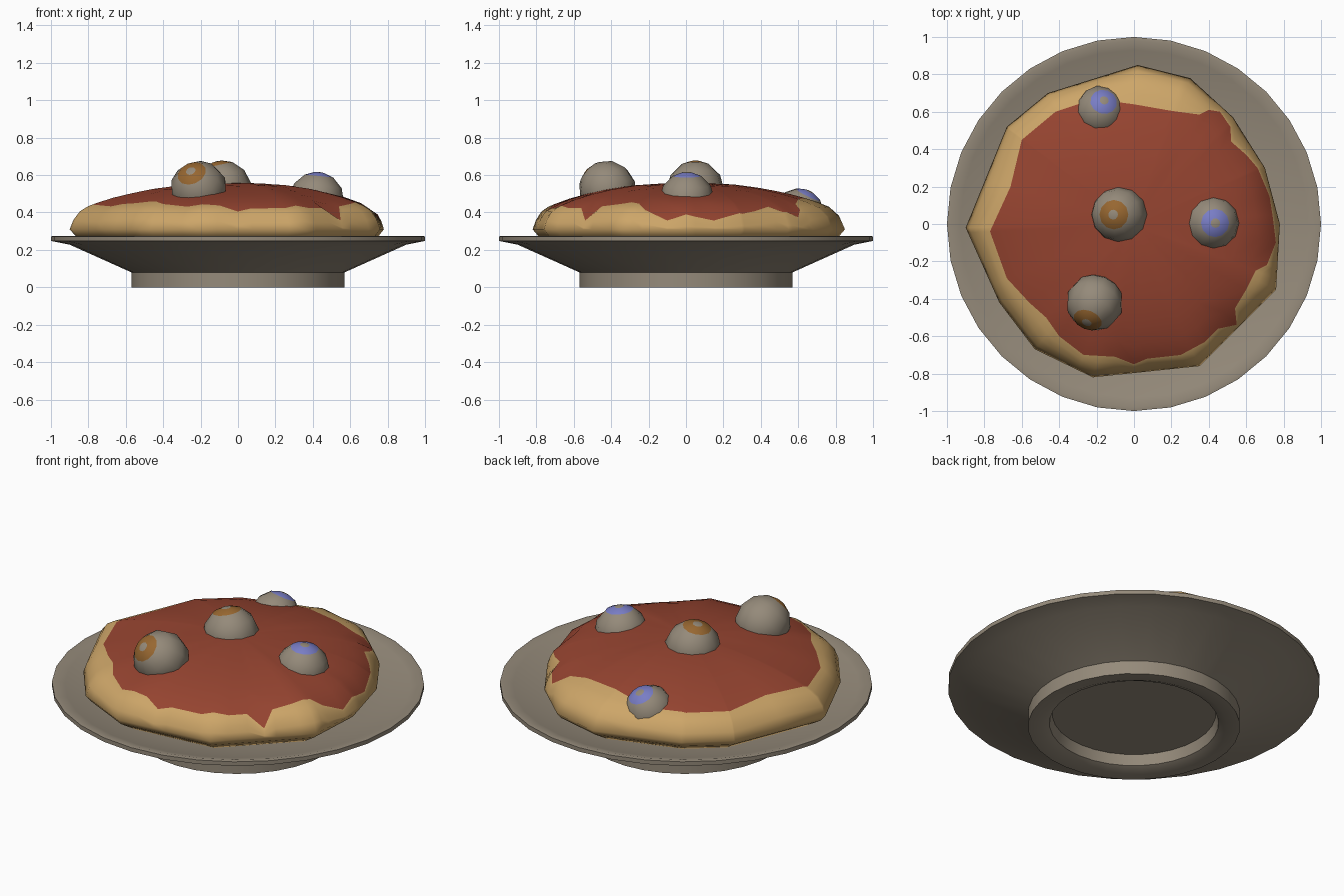
import bpy, bmesh, math
from mathutils import Vector, Matrix

if "Cube" in bpy.data.objects:
    bpy.data.objects.remove(bpy.data.objects["Cube"])


def mat(name, col):
    m = bpy.data.materials.new(name)
    m.diffuse_color = (*col, 1)
    m.use_nodes = True
    m.node_tree.nodes["Principled BSDF"].inputs["Base Color"].default_value = m.diffuse_color
    return m


STONE = mat("warm grey", (0.30, 0.255, 0.195))
DOUGH = mat("golden crust", (0.61, 0.38, 0.14))
SAUCE = mat("red sauce", (0.305, 0.058, 0.03))
BLUE = mat("blue iris", (0.19, 0.205, 0.56))
BROWN = mat("brown iris", (0.31, 0.135, 0.03))


def skin(name, rings, mats, rule, angle, matrix=None):
    """Join rings (lists of points, one point = pole) into a smooth skin."""
    bm = bmesh.new()
    vs = [[bm.verts.new(p) for p in r] for r in rings]
    n = max(len(r) for r in rings)
    for k in range(len(vs) - 1):
        a, b = vs[k], vs[k + 1]
        for i in range(n):
            j = (i + 1) % n
            if len(a) == 1:
                f = bm.faces.new((a[0], b[i], b[j]))
            elif len(b) == 1:
                f = bm.faces.new((a[i], b[0], a[j]))
            else:
                f = bm.faces.new((a[i], b[i], b[j], a[j]))
            f.material_index = rule(k)
    bmesh.ops.recalc_face_normals(bm, faces=bm.faces)
    me = bpy.data.meshes.new(name)
    bm.to_mesh(me)
    bm.free()
    for m in mats:
        me.materials.append(m)
    me.shade_smooth()
    me.set_sharp_from_angle(angle=math.radians(angle))
    ob = bpy.data.objects.new(name, me)
    bpy.context.collection.objects.link(ob)
    if matrix:
        ob.matrix_world = matrix
    return ob


def lathe_rings(profile, n):
    return [[(0, 0, z)] if r == 0 else
            [(r * math.cos(math.tau * i / n), r * math.sin(math.tau * i / n), z) for i in range(n)]
            for r, z in profile]


# Footed plate, with a hollow under the foot
plate = [(0, 0.20), (0.6, 0.20), (0.80, 0.225), (0.93, 0.262), (0.98, 0.275), (1, 0.272),
         (1, 0.248), (0.90, 0.228), (0.57, 0.08), (0.57, 0), (0.50, 0), (0.455, 0.02),
         (0.44, 0.08), (0, 0.08)]
skin("plate", lathe_rings(plate, 32), [STONE], lambda k: 0, 40)

# Crust outline and sauce outline seen from above
CRUST = [(0.78, 0), (0.70, 0.30), (0.53, 0.57), (0.30, 0.78), (0.02, 0.85), (-0.46, 0.70),
         (-0.68, 0.52), (-0.90, -0.02), (-0.72, -0.42), (-0.53, -0.67), (-0.22, -0.82),
         (0.35, -0.76), (0.76, -0.35)]
SPILL = [(0.74, 0.05), (0.73, 0.15), (0.66, 0.30), (0.60, 0.37), (0.52, 0.44), (0.515, 0.52),
         (0.46, 0.60), (0.40, 0.61), (0.35, 0.585), (0.20, 0.605), (0, 0.64), (-0.15, 0.66),
         (-0.30, 0.64), (-0.42, 0.60), (-0.60, 0.45), (-0.66, 0.20), (-0.77, -0.04),
         (-0.68, -0.29), (-0.56, -0.42), (-0.47, -0.50), (-0.40, -0.60), (-0.27, -0.70),
         (-0.10, -0.71), (0, -0.75), (0.07, -0.72), (0.25, -0.70), (0.38, -0.63),
         (0.45, -0.56), (0.55, -0.54), (0.54, -0.45), (0.60, -0.35), (0.65, -0.25),
         (0.71, -0.22), (0.76, -0.10)]
# Dome height against distance from the middle
DOME = [(0, 0.56), (0.3, 0.55), (0.5, 0.527), (0.7, 0.49), (0.82, 0.458), (0.9, 0.43),
        (0.95, 0.40), (0.985, 0.35), (1, 0.31)]


def reach(poly, a):
    """Distance from the middle to the outline in direction a."""
    dx, dy = math.cos(a), math.sin(a)
    for (x1, y1), (x2, y2) in zip(poly, poly[1:] + poly[:1]):
        c1, c2 = dx * y1 - dy * x1, dx * y2 - dy * x2
        if c1 <= 1e-9 and c2 > 1e-9:
            t = c1 / (c1 - c2)
            r = (x1 + t * (x2 - x1)) * dx + (y1 + t * (y2 - y1)) * dy
            if r > 0:
                return r
    return 0.78


def height(s):
    for (s1, z1), (s2, z2) in zip(DOME, DOME[1:]):
        if s <= s2:
            return z1 + (z2 - z1) * (s - s1) / (s2 - s1)
    return DOME[-1][1]


# Crust with the sauce as its inner faces
angles = sorted({round(math.atan2(y, x) % math.tau, 4) for x, y in CRUST + SPILL})
R = [reach(CRUST, a) for a in angles]
S = [min(reach(SPILL, a) / r, 0.98) for a, r in zip(angles, R)]


def dome_ring(scale):
    out = []
    for a, r, sb in zip(angles, R, S):
        s = scale(sb)
        out.append((s * r * math.cos(a), s * r * math.sin(a), height(s)))
    return out


def low_ring(f, z):
    return [(f * r * math.cos(a), f * r * math.sin(a), z) for a, r in zip(angles, R)]


rings = [[(0, 0, 0.56)]]
inner = (0.2, 0.4, 0.6, 0.75, 0.88, 1)
rings += [dome_ring(lambda sb, k=k: sb * k) for k in inner]
rings += [dome_ring(lambda sb, k=k: sb + (1 - sb) * k) for k in (0.3, 0.6, 0.85, 1)]
rings += [low_ring(0.965, 0.275), low_ring(0.85, 0.215), [(0, 0, 0.21)]]
skin("crust_and_sauce", rings, [SAUCE, DOUGH], lambda k: 0 if k < len(inner) else 1, 70)


# Eyeballs sunk into the sauce: pupil, coloured iris ring, then the ball
def eyeball(name, centre, radius, look, iris):
    prof = [(0, radius)]
    for d in (10, 31, 60, 90, 120, 150):
        t = math.radians(d)
        prof.append((radius * math.sin(t), radius * math.cos(t)))
    prof.append((0, -radius))
    turn = Vector(look).to_track_quat('Z', 'Y').to_matrix().to_4x4()
    skin(name, lathe_rings(prof, 12), [STONE, iris], lambda k: 1 if k == 1 else 0, 60,
         Matrix.Translation(centre) @ turn)


eyeball("eyeball_front", (-0.21, -0.42, 0.525), 0.153, (-0.04, -0.10, 0.09), BROWN)
eyeball("eyeball_middle", (-0.08, 0.05, 0.525), 0.153, (-0.03, 0.0, 0.14), BROWN)
eyeball("eyeball_right", (0.42, 0.005, 0.47), 0.147, (0.015, 0.0, 0.14), BLUE)
eyeball("eyeball_back", (-0.18, 0.60, 0.39), 0.14, (0.02, 0.06, 0.12), BLUE)
